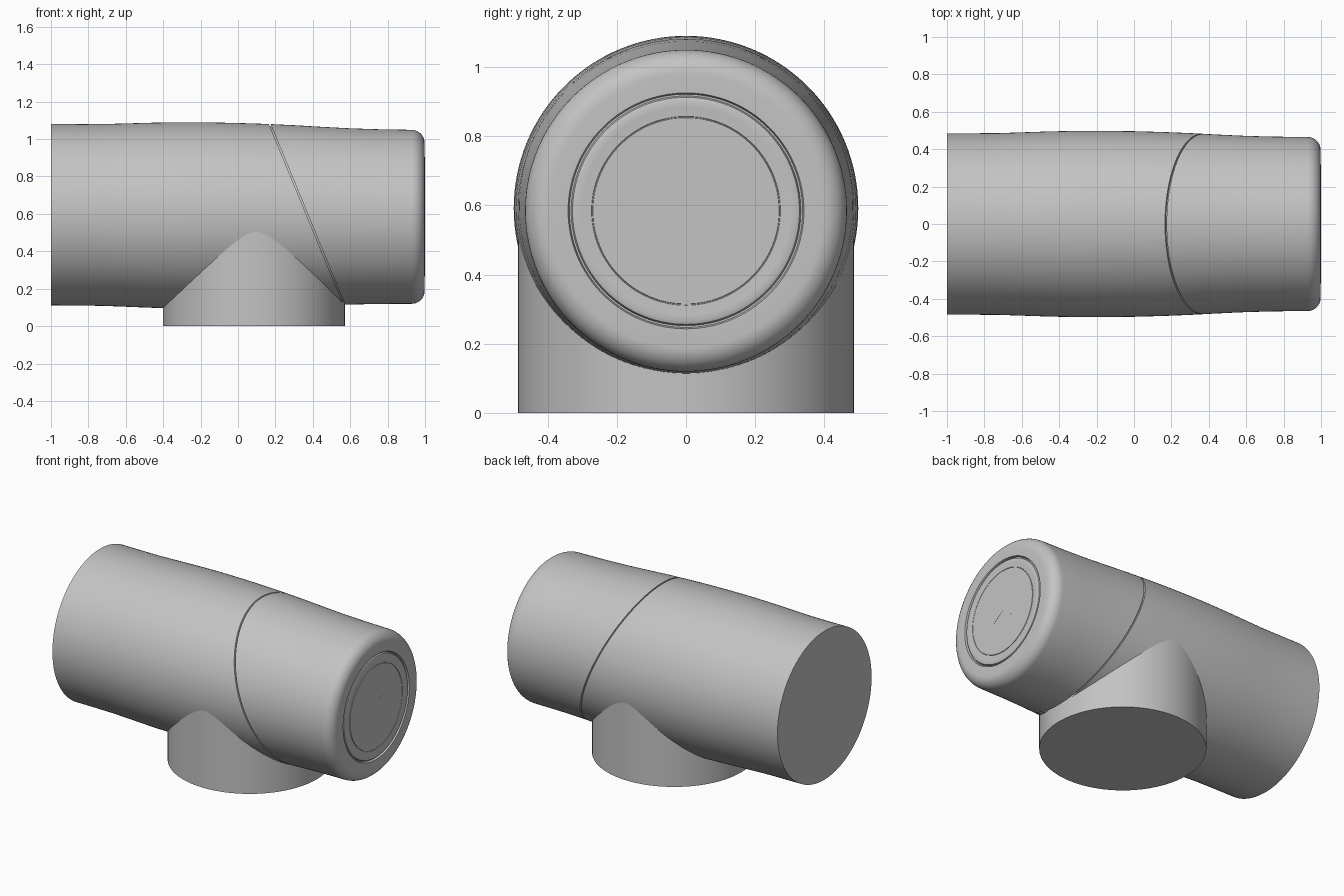
import bpy, bmesh
from math import cos, sin, pi, radians
from mathutils import Vector

if "Cube" in bpy.data.objects:
    bpy.data.objects.remove(bpy.data.objects["Cube"], do_unlink=True)

SEGMENTS = 128
grey = bpy.data.materials.new("satin_grey")
grey.use_nodes = True
COLOUR = (0.55, 0.55, 0.55, 1)
grey.diffuse_color = COLOUR
grey.node_tree.nodes["Principled BSDF"].inputs["Base Color"].default_value = COLOUR


def axis_height(x):
    """Height of the barrel's slightly drooping centre line."""
    return 0.59 - 0.006 * x


def finish(name, bm):
    bmesh.ops.recalc_face_normals(bm, faces=bm.faces[:])
    mesh = bpy.data.meshes.new(name)
    bm.to_mesh(mesh)
    bm.free()
    mesh.materials.append(grey)
    obj = bpy.data.objects.new(name, mesh)
    bpy.context.collection.objects.link(obj)
    bpy.ops.object.select_all(action="DESELECT")
    obj.select_set(True)
    bpy.context.view_layer.objects.active = obj
    bpy.ops.object.shade_smooth_by_angle(angle=radians(30))
    return obj


def revolve(profile):
    """Closed solid turned round the barrel axis from (x, radius) points."""
    bm = bmesh.new()
    rings = []
    for x, r in profile:
        angles = [2 * pi * i / SEGMENTS for i in range(SEGMENTS)]
        rings.append([bm.verts.new((x, r * cos(a), axis_height(x) + r * sin(a)))
                      for a in angles])
    for a, b in zip(rings, rings[1:]):
        for i in range(SEGMENTS):
            j = (i + 1) % SEGMENTS
            bm.faces.new((a[i], a[j], b[j], b[i]))
    bm.faces.new(rings[0])
    bm.faces.new(rings[-1])
    return bm


def cut(bm, point, normal):
    """Remove everything beyond the plane and close the cut."""
    geom = bm.verts[:] + bm.edges[:] + bm.faces[:]
    res = bmesh.ops.bisect_plane(bm, geom=geom, plane_co=point,
                                 plane_no=normal, clear_outer=True)
    edges = [e for e in res["geom_cut"] if isinstance(e, bmesh.types.BMEdge)]
    bmesh.ops.edgeloop_fill(bm, edges=edges)


# Barrel outline: gentle belly, rounded shoulder, stepped end button
barrel = [(-1, 0.485), (-0.85, 0.485), (-0.72, 0.486), (-0.6, 0.490),
          (-0.45, 0.495), (-0.3, 0.498), (-0.15, 0.498), (0, 0.496),
          (0.15, 0.492), (0.3, 0.486), (0.45, 0.478), (0.6, 0.471),
          (0.75, 0.467)]
shoulder = [(0.928 + 0.07 * sin(t * pi / 20), 0.395 + 0.07 * cos(t * pi / 20))
            for t in range(11)]
button = [(0.998, 0.341), (0.984, 0.337), (0.984, 0.332), (0.995, 0.328),
          (0.999, 0.318), (0.997, 0.300), (0.996, 0.273), (0.993, 0.272),
          (0.993, 0.270), (0.997, 0.269)]
outline = barrel + shoulder + button

# Two shells separated by a slanted hairline seam
seam_normal = Vector((0.97, 0, 0.4)).normalized()
seam_point = Vector((0.37, 0, 0.595))
for name, side in (("main_barrel", 1), ("end_cap", -1)):
    bm = revolve(outline)
    cut(bm, seam_point - seam_normal * 0.004 * side, seam_normal * side)
    finish(name, bm)

# Inner core forming the floor of the seam
finish("seam_core", revolve([(x, r - 0.012) for x, r in barrel if 0.1 < x < 0.7]))

# Upright round stem
bm = bmesh.new()
bmesh.ops.create_cone(bm, cap_ends=True, segments=SEGMENTS, radius1=0.486,
                      radius2=0.486, depth=0.52)
bmesh.ops.translate(bm, verts=bm.verts[:], vec=(0.085, 0, 0.26))
finish("stem", bm)


def end_plate(name, outlines):
    """Very thin raised marks on the end button, from (y, z) outlines."""
    bm = bmesh.new()
    for points in outlines:
        face = bm.faces.new([bm.verts.new((0.996, y, axis_height(1) + z))
                             for y, z in points])
        ext = bmesh.ops.extrude_face_region(bm, geom=[face])
        top = [v for v in ext["geom"] if isinstance(v, bmesh.types.BMVert)]
        bmesh.ops.translate(bm, verts=top, vec=(0.002, 0, 0))
    finish(name, bm)


# Play and pause control marks
end_plate("play_mark", [[(-0.08, -0.05), (0.0, 0.0), (-0.08, 0.05)]])
end_plate("pause_mark", [[(y, -0.05), (y + 0.015, -0.05), (y + 0.015, 0.05), (y, 0.05)]
                         for y in (0.03, 0.06)])
